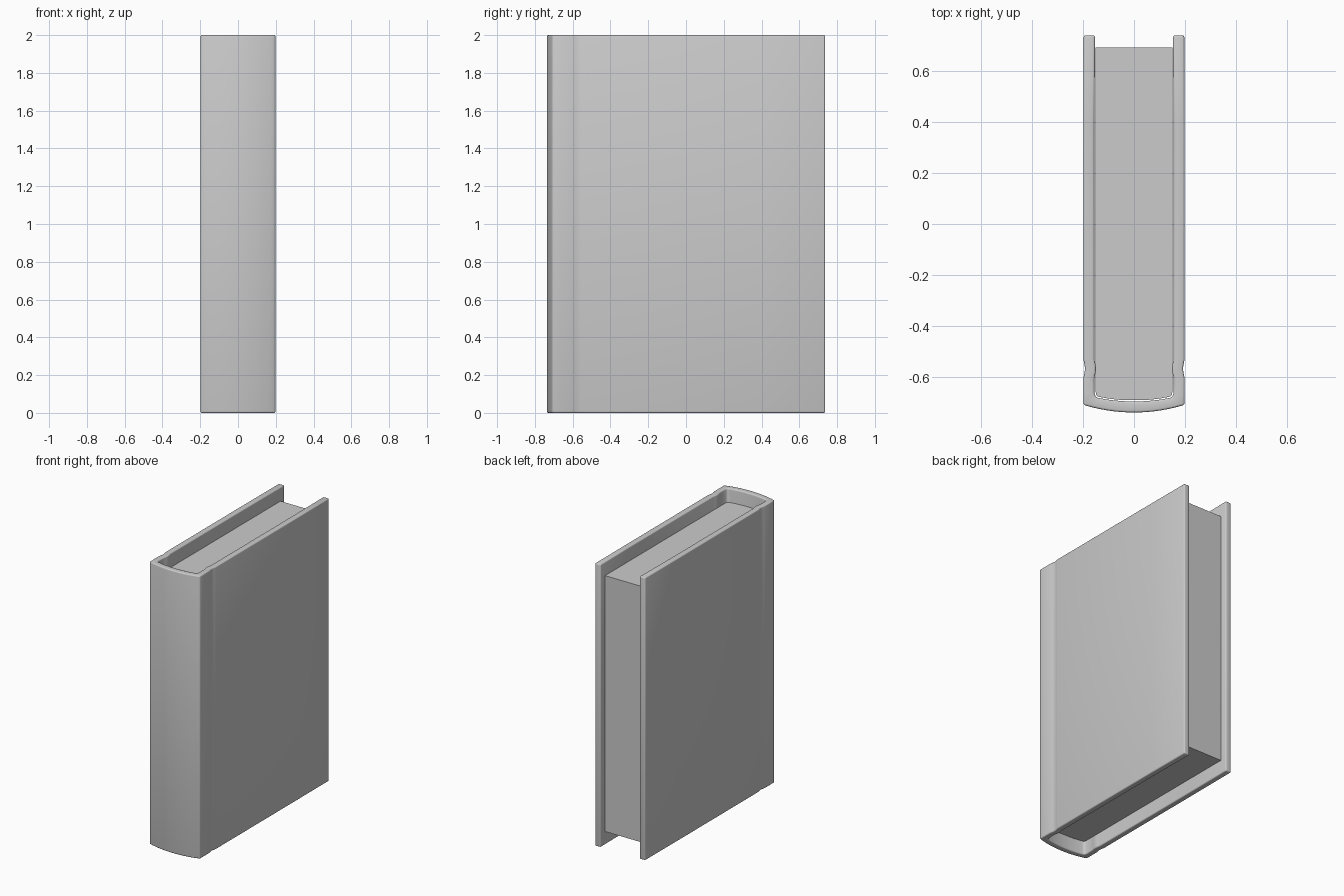
import bpy, bmesh, math

if "Cube" in bpy.data.objects:
    bpy.data.objects.remove(bpy.data.objects["Cube"])


def make_object(name, bm):
    bmesh.ops.recalc_face_normals(bm, faces=bm.faces)
    mesh = bpy.data.meshes.new(name)
    bm.to_mesh(mesh)
    bm.free()
    ob = bpy.data.objects.new(name, mesh)
    bpy.context.collection.objects.link(ob)
    bpy.context.view_layer.objects.active = ob
    ob.select_set(True)
    return ob


def extrude_up(bm, height):
    res = bmesh.ops.extrude_face_region(bm, geom=bm.faces[:])
    verts = [g for g in res["geom"] if isinstance(g, bmesh.types.BMVert)]
    bmesh.ops.translate(bm, verts=verts, vec=(0, 0, height))


def mirrored(half):
    # half runs from the right fore edge towards the spine centre
    return half + [(-x, y) for x, y in reversed(half)]


# cover: boards, hinge groove and curved spine as one bent strip
outer = [(0.197, 0.737), (0.198, 0.4), (0.198, -0.53)]
inner = [(0.152, 0.737), (0.155, 0.4), (0.155, -0.53)]
for i in range(1, 6):
    dip = 0.006 * math.sin(math.pi * i / 6)
    y = -0.53 - 0.012 * i
    outer.append((0.198 - dip, y))
    inner.append((0.155 - dip, y))
outer += [(0.198, -0.602), (0.198, -0.665), (0.198, -0.707)]
inner += [(0.155, -0.602), (0.155, -0.66), (0.149, -0.678)]
for i in range(1, 8):
    t = 1 - i / 8
    outer.append((0.198 * t, -0.737 + 0.030 * t * t))
    inner.append((0.149 * t, -0.694 + 0.016 * t * t))
bm = bmesh.new()
vo = [bm.verts.new((x, y, 0)) for x, y in mirrored(outer)]
vi = [bm.verts.new((x, y, 0)) for x, y in mirrored(inner)]
for a in range(len(vo) - 1):
    bm.faces.new((vo[a], vo[a + 1], vi[a + 1], vi[a]))
extrude_up(bm, 2.0)
cover = make_object("cover", bm)
bev = cover.modifiers.new("soft_edges", "BEVEL")
bev.width = 0.008
bev.segments = 3
bev.limit_method = "ANGLE"
bev.angle_limit = math.radians(50)
bpy.ops.object.modifier_apply(modifier=bev.name)
bpy.ops.object.shade_smooth_by_angle(angle=math.radians(35))
cover.select_set(False)

# page block: flat fore edge, rounded back
half = [(0.150, 0.69), (0.150, -0.655), (0.148, -0.668), (0.141, -0.675)]
half += [(0.141 * t, -0.690 + 0.015 * t * t) for t in (0.75, 0.5, 0.25)]
bm = bmesh.new()
bm.faces.new([bm.verts.new((x, y, 0.095)) for x, y in mirrored(half)])
extrude_up(bm, 1.81)
pages = make_object("pages", bm)
bpy.ops.object.shade_smooth_by_angle(angle=math.radians(35))
